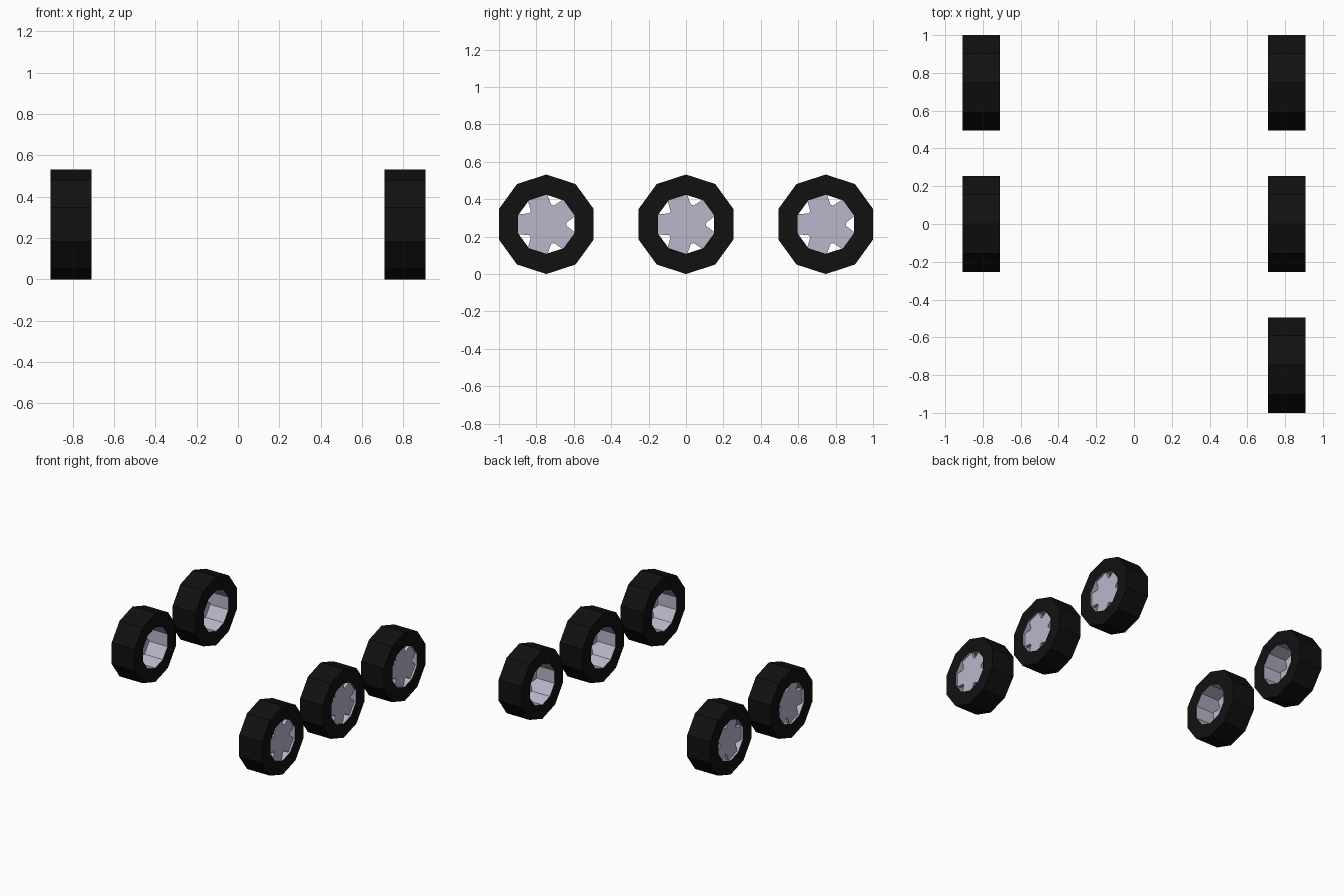
import bpy, bmesh
from math import cos, sin, pi

if "Cube" in bpy.data.objects:
    bpy.data.objects.remove(bpy.data.objects["Cube"])

R, HOLE, SIDES = 0.266, 0.158, 10      # tyre radius, hub opening radius
X_IN, X_OUT = 0.71, 0.907              # wheel width along x
Y_AXLE = 1.0 - R * cos(pi / SIDES)


def material(name, color):
    m = bpy.data.materials.new(name)
    m.diffuse_color = color
    m.use_nodes = True
    m.node_tree.nodes["Principled BSDF"].inputs["Base Color"].default_value = m.diffuse_color
    return m


black = material("rubber", (0.006, 0.005, 0.005, 1))
lilac = material("pale_metal", (0.50, 0.47, 0.60, 1))


def ring(bm, radius, x):
    # corners point straight up and down, flats face front and back
    return [bm.verts.new((x, radius * cos(a), radius * sin(a)))
            for a in (pi / 2 + 2 * pi * i / SIDES for i in range(SIDES))]


def bridge(bm, a, b):
    for i in range(len(a)):
        j = (i + 1) % len(a)
        bm.faces.new((a[i], a[j], b[j], b[i]))


def finish(bm, name, mat, side, y):
    for v in bm.verts:
        v.co.x *= side
        v.co.y += y
        v.co.z += R
    if side < 0:
        bmesh.ops.reverse_faces(bm, faces=bm.faces[:])
    me = bpy.data.meshes.new(name)
    bm.to_mesh(me)
    bm.free()
    me.materials.append(mat)
    bpy.context.collection.objects.link(bpy.data.objects.new(name, me))


def tyre(side, y):
    # tread and both sidewalls
    bm = bmesh.new()
    loops = [ring(bm, HOLE, X_IN), ring(bm, R, X_IN),
             ring(bm, R, X_OUT), ring(bm, HOLE, X_OUT)]
    for a, b in zip(loops, loops[1:]):
        bridge(bm, a, b)
    finish(bm, "tyre", black, side, y)


def rim(side, y):
    bm = bmesh.new()
    # barrel wall inside the tyre
    bridge(bm, ring(bm, HOLE, X_OUT), ring(bm, HOLE, X_IN))
    # hub plate near the outer face, with five wedge notches
    flat = HOLE * cos(pi / SIDES)
    half = HOLE * sin(pi / SIDES)
    notch = [(flat, -half), (flat, -0.041), (0.108, -0.008),
             (0.108, 0.008), (flat, 0.041), (flat, half)]
    outline = []
    for k in range(5):
        c, s = cos(2 * pi * k / 5), sin(2 * pi * k / 5)
        outline += [(u * c - v * s, u * s + v * c) for u, v in notch]
    front = [bm.verts.new((X_OUT - 0.015, u, v)) for u, v in outline]
    back = [bm.verts.new((X_OUT - 0.04, u, v)) for u, v in outline]
    bm.faces.new(front)
    bm.faces.new(back[::-1])
    bridge(bm, back, front)
    finish(bm, "wheel_rim", lilac, side, y)


# three wheels on the right, two on the left
for side, y in ((1, -Y_AXLE), (1, 0), (1, Y_AXLE), (-1, 0), (-1, Y_AXLE)):
    tyre(side, y)
    rim(side, y)
